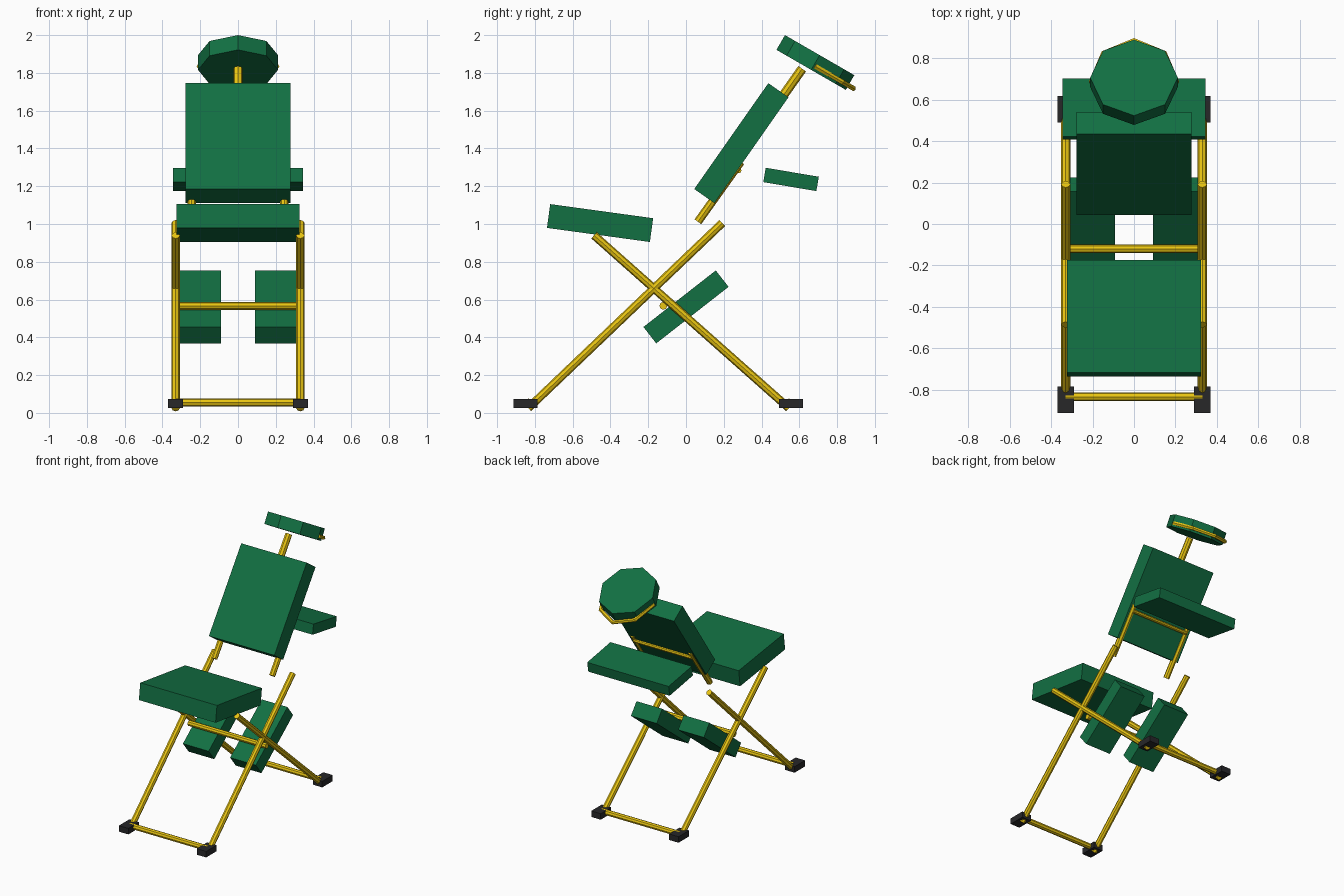
import bpy
from math import radians, sin, cos, pi
from mathutils import Vector

if "Cube" in bpy.data.objects:
    bpy.data.objects.remove(bpy.data.objects["Cube"])


def material(name, rgb):
    m = bpy.data.materials.new(name)
    m.diffuse_color = (*rgb, 1)
    m.use_nodes = True
    m.node_tree.nodes["Principled BSDF"].inputs["Base Color"].default_value = m.diffuse_color
    return m


GREEN = material("green_padding", (0.006, 0.16, 0.055))
YELLOW = material("yellow_tube", (0.82, 0.56, 0.006))
BLACK = material("black_rubber", (0.02, 0.02, 0.022))


def finish(name, mat):
    ob = bpy.context.object
    ob.name = name
    ob.data.materials.append(mat)
    return ob


def box(name, loc, size, tilt=0, mat=GREEN):
    """Box turned about the x axis by tilt degrees."""
    bpy.ops.mesh.primitive_cube_add(size=1, location=loc, rotation=(radians(tilt), 0, 0))
    bpy.context.object.scale = size
    return finish(name, mat)


def tube(name, a, b, r=0.022):
    """Eight-sided tube between two points."""
    a, b = Vector(a), Vector(b)
    d = b - a
    bpy.ops.mesh.primitive_cylinder_add(
        vertices=8, radius=r, depth=d.length, location=(a + b) / 2,
        rotation=d.to_track_quat('Z', 'Y').to_euler())
    return finish(name, YELLOW)


# Padded cushions
box("seat", (0, -0.455, 1.005), (0.65, 0.55, 0.127), -7.8)
box("chest_pad", (0, 0.293, 1.428), (0.555, 0.684, 0.13), 55)
box("arm_pad", (0, 0.556, 1.236), (0.69, 0.285, 0.077), -9.6)

# Paired parts: knee pads, crossed legs, feet, chest struts
for side, s in (("left", -1), ("right", 1)):
    box(f"knee_pad_{side}", (s * 0.2, 0, 0.561), (0.218, 0.486, 0.11), 38)
    tube(f"front_leg_{side}", (s * 0.33, -0.835, 0.025), (s * 0.33, 0.192, 1.005))
    tube(f"rear_leg_{side}", (s * 0.33, 0.545, 0.025), (s * 0.33, -0.487, 0.94))
    box(f"front_foot_{side}", (s * 0.33, -0.85, 0.05), (0.08, 0.127, 0.046), 0, BLACK)
    box(f"rear_foot_{side}", (s * 0.33, 0.555, 0.05), (0.08, 0.127, 0.046), 0, BLACK)
    tube(f"chest_strut_{side}", (s * 0.245, 0.063, 1.012), (s * 0.245, 0.29, 1.33))

# Cross bars
tube("front_bar", (-0.33, -0.835, 0.055), (0.33, -0.835, 0.055), 0.021)
tube("rear_bar", (-0.33, 0.545, 0.055), (0.33, 0.545, 0.055), 0.021)
tube("middle_bar", (-0.33, -0.12, 0.567), (0.33, -0.12, 0.567), 0.021)
tube("chest_bar", (-0.245, 0.28, 1.283), (0.245, 0.28, 1.283), 0.014)

# Neck post and octagonal headrest
tube("neck_post", (0, 0.43, 1.56), (0, 0.615, 1.822), 0.025)
tilt = radians(-30)
bpy.ops.mesh.primitive_cylinder_add(vertices=8, radius=0.212, depth=0.09,
                                    location=(0, 0.685, 1.855), rotation=(tilt, 0, 0))
finish("headrest", GREEN)

# Half-ring tube round the far side of the headrest
curve = bpy.data.curves.new("headrest_ring", 'CURVE')
curve.dimensions = '3D'
curve.bevel_depth = 0.015
curve.bevel_resolution = 1
curve.use_fill_caps = True
path = curve.splines.new('POLY')
path.points.add(4)
for i, p in enumerate(path.points):
    p.co = (0.205 * cos(i * pi / 4), 0.235 * sin(i * pi / 4), 0, 1)
ring = bpy.data.objects.new("headrest_ring", curve)
bpy.context.collection.objects.link(ring)
ring.location = (0, 0.682, 1.836)
ring.rotation_euler = (tilt, 0, 0)
bpy.ops.object.select_all(action='DESELECT')
ring.select_set(True)
bpy.context.view_layer.objects.active = ring
bpy.ops.object.convert(target='MESH')
ring = finish("headrest_ring", YELLOW)
for f in ring.data.polygons:
    f.use_smooth = False
